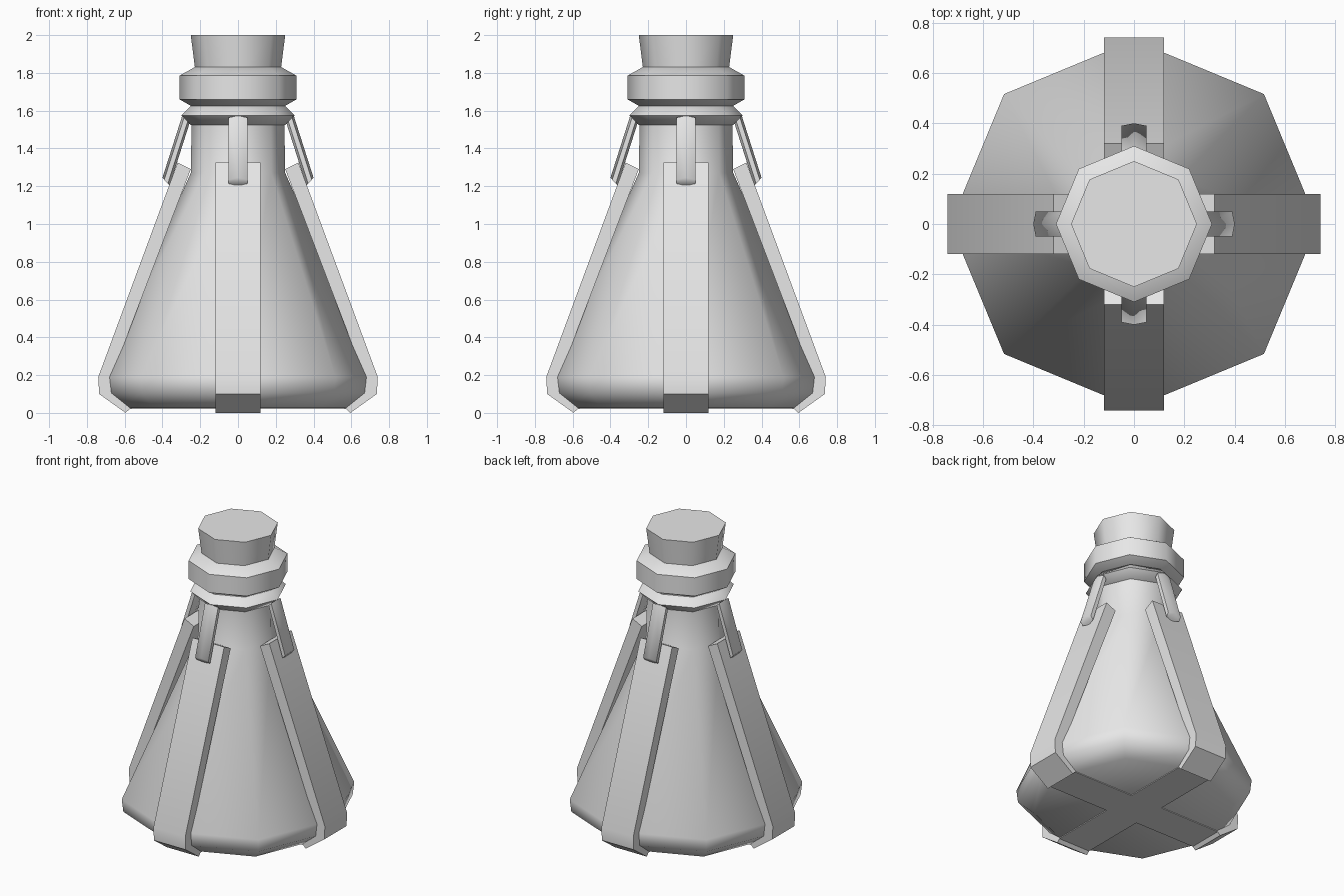
import bpy
import bmesh
from math import sin, cos, pi, radians
from mathutils import Matrix, Vector

default = bpy.data.objects.get("Cube")
if default:
    bpy.data.objects.remove(default)

grey = bpy.data.materials.new("plain grey")
grey.use_nodes = True
colour = (0.8, 0.8, 0.8, 1)
grey.diffuse_color = colour
grey.node_tree.nodes["Principled BSDF"].inputs["Base Color"].default_value = colour


def finish(name, bm, angle=50):
    bmesh.ops.recalc_face_normals(bm, faces=bm.faces)
    mesh = bpy.data.meshes.new(name)
    bm.to_mesh(mesh)
    bm.free()
    mesh.materials.append(grey)
    obj = bpy.data.objects.new(name, mesh)
    bpy.context.collection.objects.link(obj)
    bpy.ops.object.select_all(action='DESELECT')
    obj.select_set(True)
    bpy.context.view_layer.objects.active = obj
    bpy.ops.object.shade_smooth_by_angle(angle=radians(angle))
    return obj


def loft(name, rings, turn=0, angle=50):
    """Skin a stack of equal-sized vertex rings and cap both ends."""
    bm = bmesh.new()
    loops = [[bm.verts.new(p) for p in ring] for ring in rings]
    for low, high in zip(loops, loops[1:]):
        for i in range(len(low)):
            j = (i + 1) % len(low)
            bm.faces.new((low[i], low[j], high[j], high[i]))
    bm.faces.new(loops[0])
    bm.faces.new(loops[-1])
    bm.transform(Matrix.Rotation(turn, 4, 'Z'))
    return finish(name, bm, angle)


def lathe(name, profile, sides=8):
    return loft(name, [[(r * cos(2 * pi * i / sides), r * sin(2 * pi * i / sides), z)
                        for i in range(sides)] for r, z in profile])


# Flask, lip rings and stopper, all eight-sided
lathe("flask_body", [(0.62, 0.025), (0.72, 0.105), (0.73, 0.19), (0.25, 1.27), (0.245, 1.56)])
lathe("lower_ring", [(0.25, 1.525), (0.30, 1.575), (0.25, 1.625)])
lathe("upper_ring", [(0.24, 1.62), (0.31, 1.66), (0.31, 1.785), (0.23, 1.83)])
lathe("stopper", [(0.222, 1.78), (0.25, 2.0)])

# Two straps crossing beneath the flask and rising up its sides
outer = [(0.575, 0.02), (0.595, 0), (0.735, 0.1), (0.74, 0.19), (0.32, 1.325)]
inner = [(0.25, 1.29), (0.67, 0.19), (0.66, 0.13), (0.55, 0.07)]
half = outer + inner
outline = half + [(-x, z) for x, z in reversed(half)]
for name, turn in (("side_strap", 0), ("front_back_strap", pi / 2)):
    loft(name, [[(x, y, z) for x, z in outline] for y in (-0.12, 0.12)], turn, 40)

# Four slanted ridged pegs hanging from the lower ring
section = [(0, 0), (0.25, 0.05), (0.75, 0.05), (1, 0), (0.75, -0.05), (0.25, -0.05)]
for k, side in enumerate(("left", "back", "right", "front")):
    loft(side + "_peg", [[Vector((x + 0.038 * t, y, z + 0.042 * t)) for t, y in section]
                         for x, z in ((0.362, 1.203), (0.257, 1.532))], k * pi / 2, 65)
